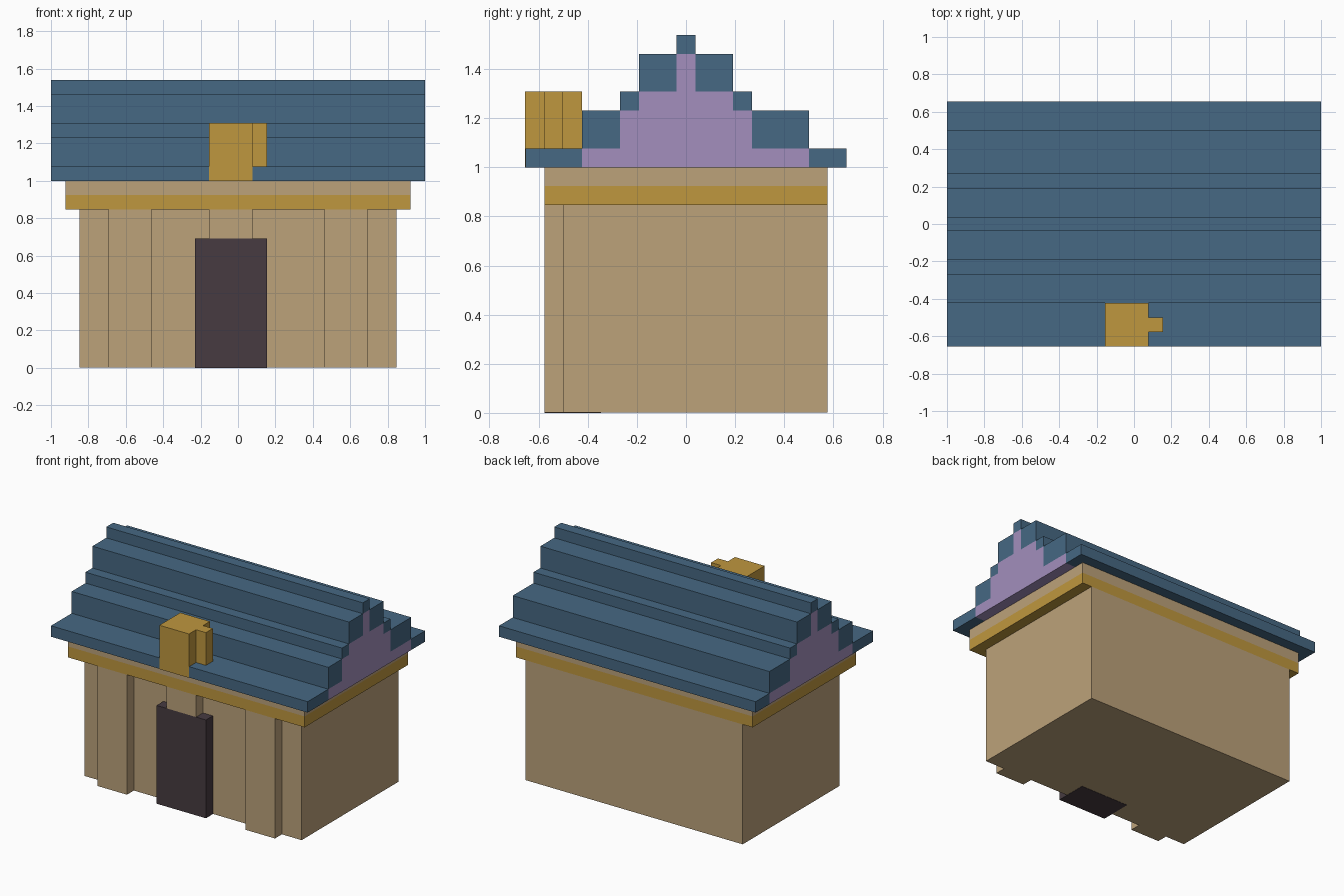
import bpy, bmesh

if "Cube" in bpy.data.objects:
    bpy.data.objects.remove(bpy.data.objects["Cube"], do_unlink=True)

U = 1 / 13  # one block


def material(name, rgb):
    lin = [((c / 255 + 0.055) / 1.055) ** 2.4 for c in rgb] + [1]
    m = bpy.data.materials.new(name)
    m.use_nodes = True
    m.diffuse_color = lin
    m.node_tree.nodes["Principled BSDF"].inputs["Base Color"].default_value = lin
    return m


TAN = material("sandstone", (188, 162, 122))
GOLD = material("gold", (191, 151, 62))
BLUE = material("slate_blue", (70, 104, 131))
LILAC = material("lilac", (163, 143, 189))
DARK = material("dark_door", (71, 59, 65))


def finish(name, bm, mat):
    bmesh.ops.recalc_face_normals(bm, faces=bm.faces)
    me = bpy.data.meshes.new(name)
    bm.to_mesh(me)
    bm.free()
    me.materials.append(mat)
    ob = bpy.data.objects.new(name, me)
    bpy.context.collection.objects.link(ob)
    return ob


def box(name, x, y, z, mat):
    """Box from (min, max) block ranges."""
    bm = bmesh.new()
    bmesh.ops.create_cube(bm, size=1)
    for v in bm.verts:
        v.co = [(r[0] if c < 0 else r[1]) * U for c, r in zip(v.co, (x, y, z))]
    return finish(name, bm, mat)


def extrude_x(name, outline, half, mat):
    """Extrude a (y, z) outline along x."""
    bm = bmesh.new()
    face = bm.faces.new([bm.verts.new((-half * U, y * U, z * U)) for y, z in outline])
    out = bmesh.ops.extrude_face_region(bm, geom=[face])["geom"]
    for v in out:
        if isinstance(v, bmesh.types.BMVert):
            v.co.x = half * U
    return finish(name, bm, mat)


def stairs(steps):
    """Stepped outline going up the front side and down the back side."""
    up, down = [], []
    for y0, y1, z0, z1 in steps:
        up += [(y0, z0), (y0, z1)]
        down += [(y1, z0), (y1, z1)]
    return up, down[::-1]


# Walls, pilasters and the block over the door
LOW = 0.02
box("walls", (-11, 11), (-6.5, 7.5), (LOW, 11), TAN)
for side, x in (("left", (6, 9)), ("right", (-9, -6))):
    box(side + "_pilaster", x, (-7.5, -6.4), (LOW, 11), TAN)
box("door", (-3, 2), (-7.5, -4.5), (0, 9), DARK)
box("door_keystone", (-2, 1), (-7.5, -6.4), (9, 11), TAN)

# Bands under the roof
box("gold_band", (-12, 12), (-7.5, 7.5), (11, 12), GOLD)
box("upper_band", (-12, 12), (-7.5, 7.5), (12, 13), TAN)

# Stepped gable core, with the roof shell wrapped around it
levels = [(-8.5, 8.5, 13, 14), (-5.5, 6.5, 14, 16), (-3.5, 3.5, 16, 17),
          (-2.5, 2.5, 17, 19), (-0.5, 0.5, 19, 20)]
core = [levels[i + 1][:2] + levels[i][2:] for i in range(4)]
core_up, core_down = stairs(core)
roof_up, roof_down = stairs(levels)
extrude_x("gable", core_up + core_down, 13, LILAC)
extrude_x("stepped_roof", roof_up + roof_down + core_down[::-1] + core_up[::-1], 13, BLUE)

# Ornament on the front eave
box("roof_ornament", (-2, 1), (-8.52, -5.5), (12.98, 17), GOLD)
box("ornament_nub", (1, 2), (-7.5, -6.5), (14, 17), GOLD)
